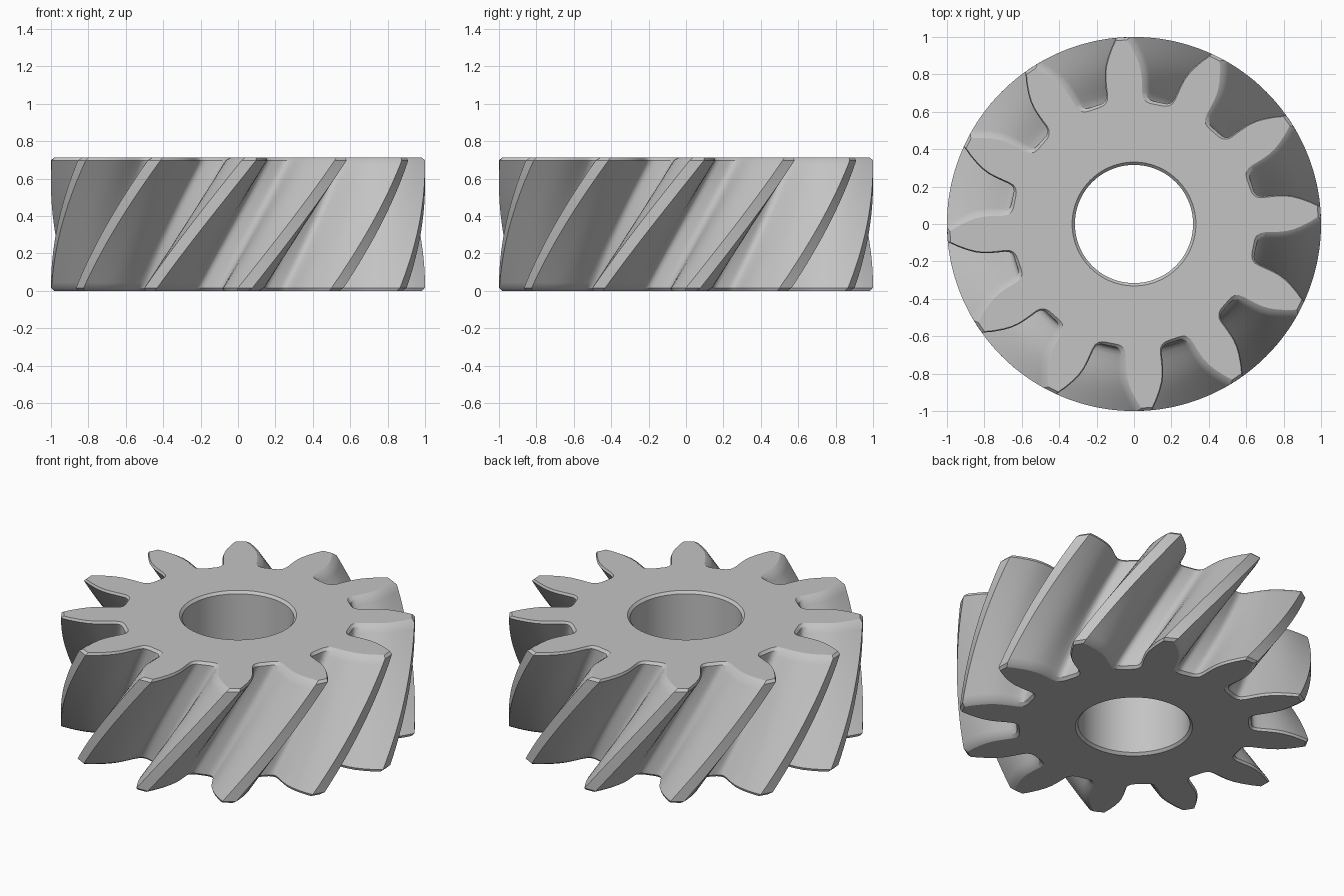
import bpy, bmesh
from math import radians, cos, sin, tau
from mathutils import Vector, Matrix

TEETH, HEIGHT, CHAMFER, BORE = 12, 0.712, 0.015, 0.316
TWIST, TOP_ANGLE, LAYERS = radians(32.5), radians(4), 24

cube = bpy.data.objects.get("Cube")
if cube:
    bpy.data.objects.remove(cube, do_unlink=True)

steel = bpy.data.materials.new("grey steel")
steel.use_nodes = True
colour = (0.55, 0.55, 0.55, 1)
steel.diffuse_color = colour
steel.node_tree.nodes["Principled BSDF"].inputs["Base Color"].default_value = colour

# Half a tooth from gap centre to tip: radius, angle off the tooth centre
HALF = [(0.664, 15), (0.664, 12.8), (0.666, 11.4), (0.672, 10.2), (0.684, 9.3),
        (0.705, 8.8), (0.74, 8.5), (0.78, 8.15), (0.82, 7.65), (0.86, 6.8),
        (0.9, 5.65), (0.95, 4.0), (1.0, 2.2)]


def gear_outline():
    points = []
    for t in range(TEETH):
        centre = t * tau / TEETH
        flanks = [(r, -a) for r, a in HALF] + [(r, a) for r, a in reversed(HALF[1:])]
        for r, a in flanks:
            angle = centre + radians(a)
            points.append(Vector((r * cos(angle), r * sin(angle), 0)))
    return points


def inset(points, distance):
    result = []
    for i, p in enumerate(points):
        before = (p - points[i - 1]).normalized()
        after = (points[(i + 1) % len(points)] - p).normalized()
        normals = [Vector((-d.y, d.x, 0)) for d in (before, after)]
        mean = (normals[0] + normals[1]).normalized()
        result.append(p + mean * distance / max(mean.dot(normals[0]), 0.5))
    return result


def add_ring(bm, points, z):
    turn = Matrix.Rotation(TOP_ANGLE - TWIST * (1 - z / HEIGHT), 3, "Z")
    return [bm.verts.new(turn @ p + Vector((0, 0, z))) for p in points]


def skin(bm, rings):
    for low, high in zip(rings, rings[1:]):
        n = len(low)
        for i in range(n):
            j = (i + 1) % n
            bm.faces.new((low[i], low[j], high[j], high[i]))


def ring_edges(bm, ring):
    return [bm.edges.get((ring[i - 1], ring[i])) for i in range(len(ring))]


bm = bmesh.new()

# Twisted toothed wall with chamfered ends
outline = gear_outline()
ends = inset(outline, CHAMFER)
wall = [add_ring(bm, ends, 0)]
for k in range(LAYERS + 1):
    z = CHAMFER + (HEIGHT - 2 * CHAMFER) * k / LAYERS
    wall.append(add_ring(bm, outline, z))
wall.append(add_ring(bm, ends, HEIGHT))
skin(bm, wall)


# Shaft hole with chamfered rims
def circle(radius, n=96):
    return [Vector((radius * cos(i * tau / n), radius * sin(i * tau / n), 0)) for i in range(n)]


hole = []
for radius, z in ((BORE + CHAMFER, 0), (BORE, CHAMFER),
                  (BORE, HEIGHT - CHAMFER), (BORE + CHAMFER, HEIGHT)):
    hole.append([bm.verts.new(p + Vector((0, 0, z))) for p in circle(radius)])
skin(bm, hole)

# Flat end faces
for end in (0, -1):
    edges = ring_edges(bm, wall[end]) + ring_edges(bm, hole[end])
    bmesh.ops.triangle_fill(bm, use_beauty=True, edges=edges, normal=(0, 0, 1))
bmesh.ops.recalc_face_normals(bm, faces=bm.faces)

mesh = bpy.data.meshes.new("helical_gear")
bm.to_mesh(mesh)
bm.free()
mesh.materials.append(steel)
gear = bpy.data.objects.new("helical_gear", mesh)
bpy.context.collection.objects.link(gear)

bpy.ops.object.select_all(action="DESELECT")
gear.select_set(True)
bpy.context.view_layer.objects.active = gear
bpy.ops.object.shade_smooth_by_angle(angle=radians(28))
